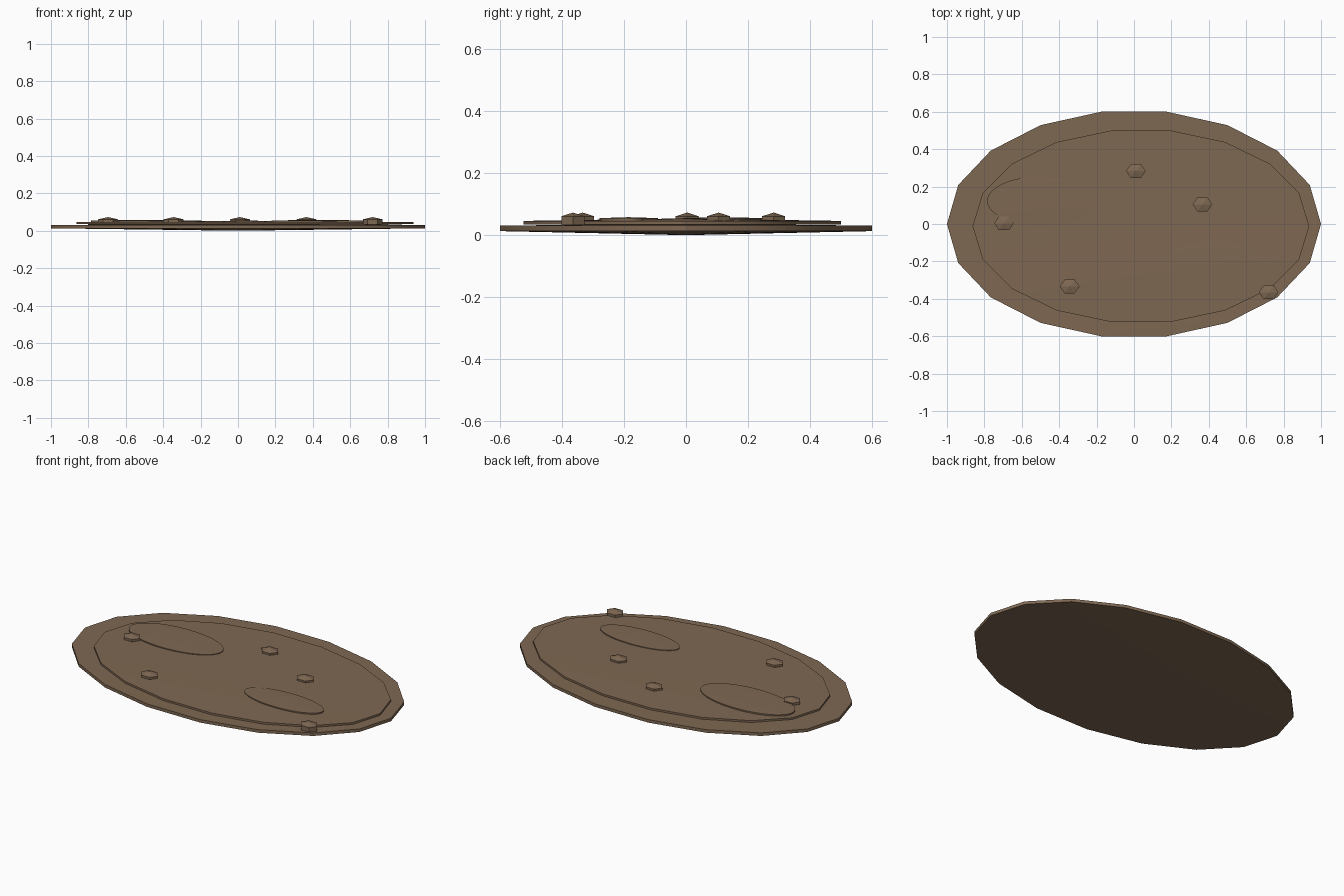
import bpy, bmesh
from math import cos, sin, tau

old = bpy.data.objects.get("Cube")
if old:
    bpy.data.objects.remove(old, do_unlink=True)


def make_material(name, color):
    mat = bpy.data.materials.new(name)
    mat.use_nodes = True
    mat.diffuse_color = color
    bsdf = mat.node_tree.nodes["Principled BSDF"]
    bsdf.inputs["Base Color"].default_value = color
    bsdf.inputs["Roughness"].default_value = 0.9
    return mat


mud = make_material("mud brown", (0.21, 0.138, 0.085, 1))


def disc(name, sides, center, radii, heights, smooth=False):
    """Elliptical disc; heights = bottom centre, lower rim, upper rim, top centre."""
    bm = bmesh.new()
    x, y = center
    rx, ry = radii
    base, low, high, top = heights
    rings = [[bm.verts.new((x + rx * cos(tau * i / sides),
                            y + ry * sin(tau * i / sides), z))
              for i in range(sides)] for z in (low, high)]
    under = bm.verts.new((x, y, base))
    crown = bm.verts.new((x, y, top))
    for i in range(sides):
        j = (i + 1) % sides
        bm.faces.new((rings[0][i], rings[0][j], rings[1][j], rings[1][i]))
        bm.faces.new((rings[1][i], rings[1][j], crown))
        bm.faces.new((rings[0][j], rings[0][i], under))
    mesh = bpy.data.meshes.new(name)
    bm.to_mesh(mesh)
    bm.free()
    mesh.materials.append(mud)
    obj = bpy.data.objects.new(name, mesh)
    bpy.context.collection.objects.link(obj)
    if smooth:
        bpy.ops.object.select_all(action="DESELECT")
        obj.select_set(True)
        bpy.context.view_layer.objects.active = obj
        bpy.ops.object.shade_smooth_by_angle()
    return obj


# Wide base slab and the slightly off-centre upper layer
disc("base_layer", 18, (0, 0), (1, 0.61), (0, 0.013, 0.031, 0.036), True)
disc("upper_layer", 18, (0.037, -0.012), (0.9, 0.52), (0.03, 0.035, 0.046, 0.054), True)

# Thin wet patches
disc("large_patch", 48, (-0.49, 0.123), (0.295, 0.133), (0.045, 0.047, 0.055, 0.058), True)
disc("small_patch", 48, (0.43, -0.185), (0.25, 0.095), (0.045, 0.047, 0.055, 0.058), True)

# Scattered six-sided pebbles
for n, spot in enumerate([(0.01, 0.283), (0.366, 0.105), (-0.695, 0.004),
                          (-0.344, -0.334), (0.72, -0.365)], 1):
    disc(f"pebble_{n}", 6, spot, (0.053, 0.043), (0.028, 0.033, 0.061, 0.073))
